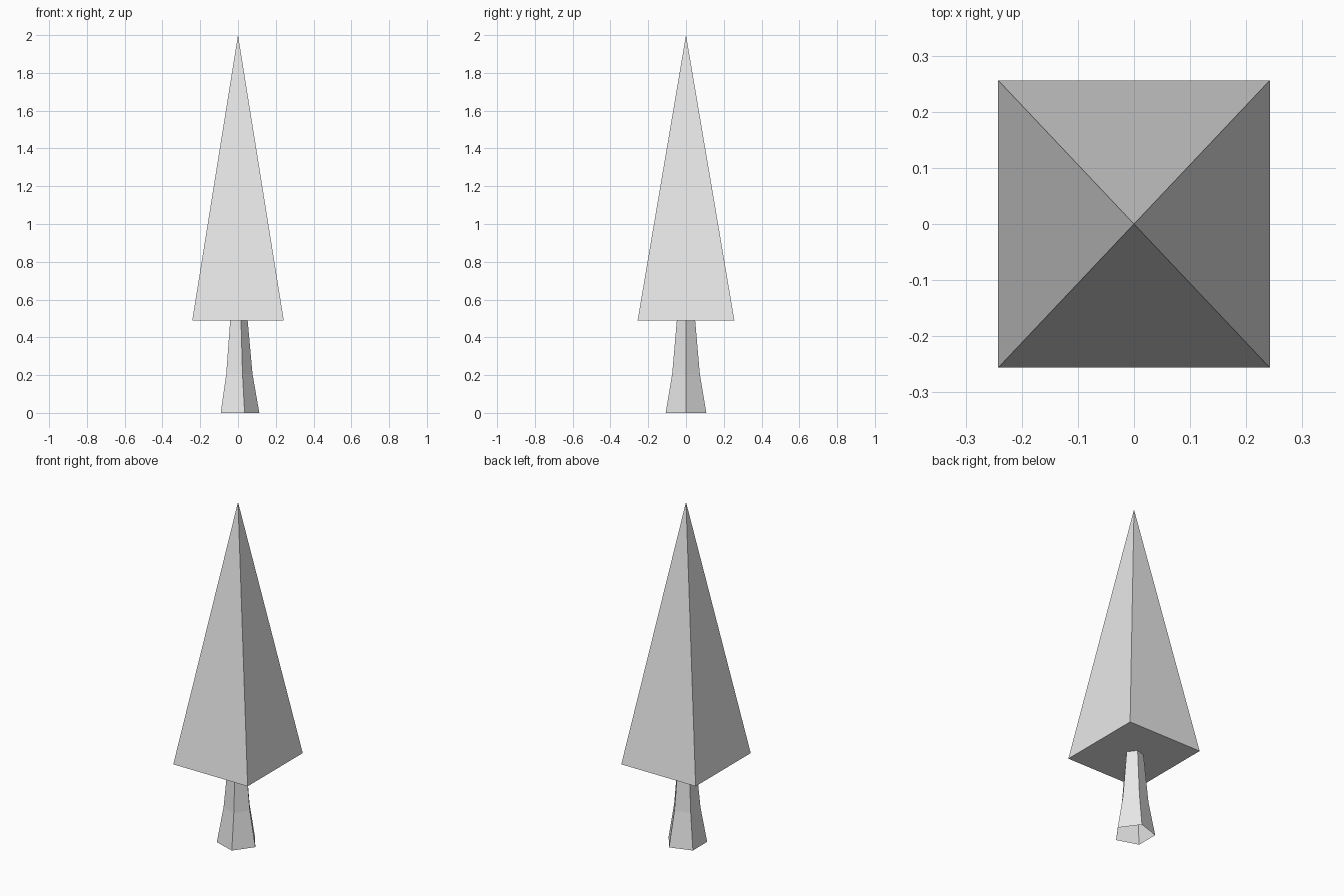
import bpy
import bmesh
from math import cos, sin, tau

cube = bpy.data.objects.get("Cube")
if cube:
    bpy.data.objects.remove(cube, do_unlink=True)

# One plain grey for the whole tree
grey = bpy.data.materials.new("light grey")
grey.use_nodes = True
grey.diffuse_color = (0.8, 0.8, 0.8, 1)
grey.node_tree.nodes["Principled BSDF"].inputs["Base Color"].default_value = (0.8, 0.8, 0.8, 1)


def add_object(name, bm):
    bmesh.ops.recalc_face_normals(bm, faces=bm.faces)
    mesh = bpy.data.meshes.new(name)
    bm.to_mesh(mesh)
    bm.free()
    mesh.materials.append(grey)
    obj = bpy.data.objects.new(name, mesh)
    bpy.context.collection.objects.link(obj)
    return obj


# Foliage: tall four-sided pyramid with a closed underside
half_x, half_y, base_z, tip_z = 0.242, 0.256, 0.49, 2.0
bm = bmesh.new()
corners = [bm.verts.new((sx * half_x, sy * half_y, base_z))
           for sx, sy in ((-1, -1), (1, -1), (1, 1), (-1, 1))]
tip = bm.verts.new((0, 0, tip_z))
bm.faces.new(corners)
for i in range(4):
    bm.faces.new((corners[i], corners[(i + 1) % 4], tip))
add_object("foliage", bm)

# Trunk: open five-sided tube, flared at the foot
sides = 5
profile = [(0.113, 0.0), (0.077, 0.205), (0.051, base_z)]
bm = bmesh.new()
rings = [[bm.verts.new((r * cos(tau * i / sides), r * sin(tau * i / sides), z))
          for i in range(sides)] for r, z in profile]
for low, high in zip(rings, rings[1:]):
    for i in range(sides):
        j = (i + 1) % sides
        bm.faces.new((low[i], low[j], high[j], high[i]))
add_object("trunk", bm)
